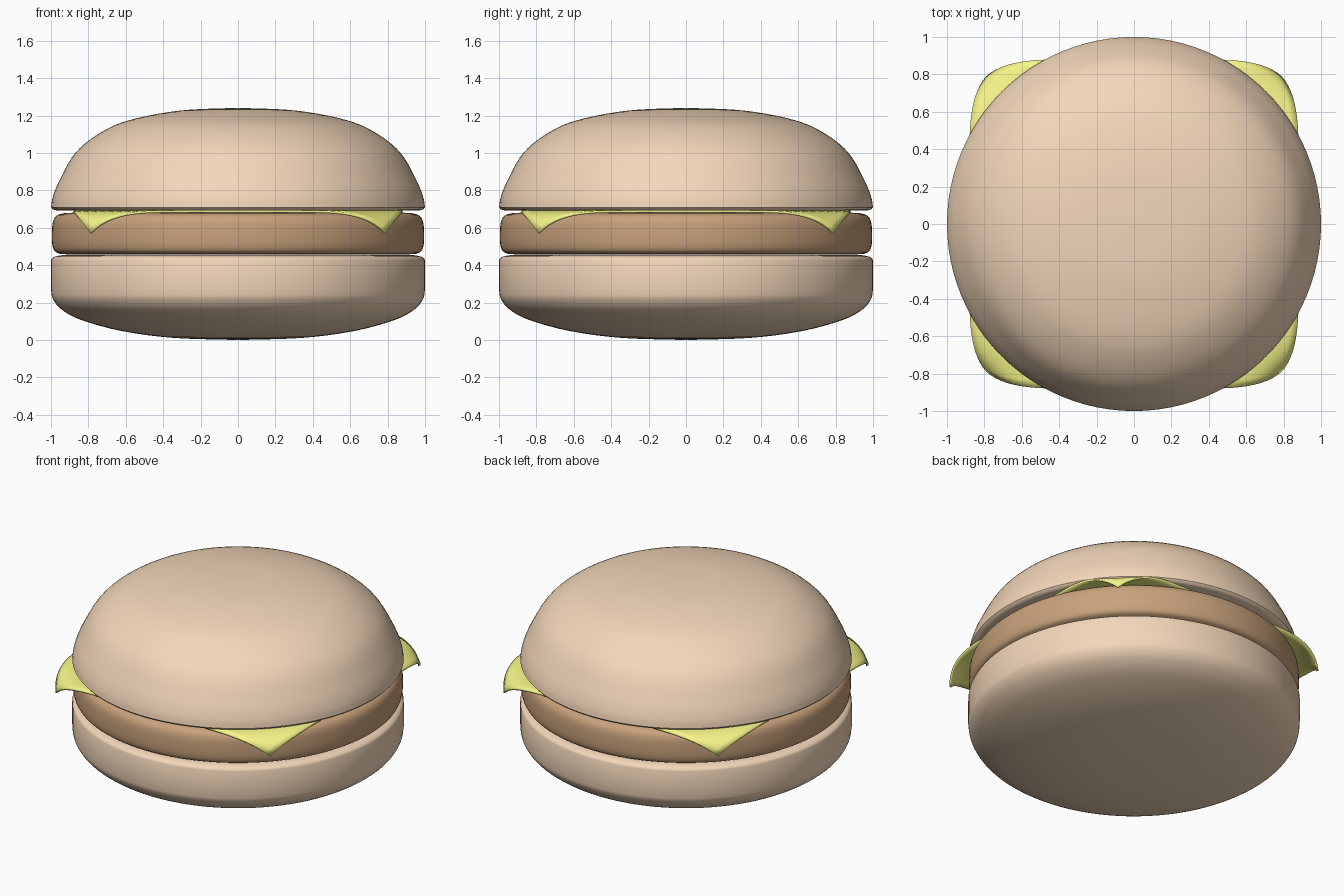
import bpy, bmesh, math
from mathutils import Vector

if "Cube" in bpy.data.objects:
    bpy.data.objects.remove(bpy.data.objects["Cube"])


def material(name, rgb):
    m = bpy.data.materials.new(name)
    m.diffuse_color = (*rgb, 1)
    m.use_nodes = True
    m.node_tree.nodes["Principled BSDF"].inputs["Base Color"].default_value = m.diffuse_color
    return m


def smooth_curve(pts, n=5):
    """Catmull-Rom curve through the given (radius, z) points."""
    p = [Vector(q) for q in pts]
    p = [2 * p[0] - p[1]] + p + [2 * p[-1] - p[-2]]
    out = []
    for a, b, c, d in zip(p, p[1:], p[2:], p[3:]):
        for i in range(n):
            t = i / n
            out.append(0.5 * (2 * b + (c - a) * t + (2 * a - 5 * b + 4 * c - d) * t * t
                              + (3 * b - a - 3 * c + d) * t ** 3))
    return out + [p[-2]]


def finish(name, bm, mat):
    bmesh.ops.recalc_face_normals(bm, faces=bm.faces)
    me = bpy.data.meshes.new(name)
    bm.to_mesh(me)
    bm.free()
    ob = bpy.data.objects.new(name, me)
    bpy.context.collection.objects.link(ob)
    me.materials.append(mat)
    bpy.context.view_layer.objects.active = ob
    ob.select_set(True)
    bpy.ops.object.shade_smooth_by_angle(angle=math.radians(40))
    ob.select_set(False)
    return ob


def lathe(name, pts, mat, steps=96):
    bm = bmesh.new()
    vs = [bm.verts.new((r, 0, z)) for r, z in pts]
    es = [bm.edges.new(e) for e in zip(vs, vs[1:])]
    bmesh.ops.spin(bm, geom=vs + es, cent=(0, 0, 0), axis=(0, 0, 1),
                   angle=2 * math.pi, steps=steps, use_merge=True)
    bmesh.ops.remove_doubles(bm, verts=bm.verts, dist=1e-4)
    return finish(name, bm, mat)


bread = material("bread", (0.90, 0.68, 0.49))
meat = material("meat", (0.58, 0.36, 0.20))
yellow = material("cheese", (0.93, 0.92, 0.25))

# bottom bun: rounded underside, straight wall, small rim on top
lathe("bottom_bun", smooth_curve([(0, 0), (0.35, 0.012), (0.63, 0.05), (0.845, 0.11),
                                  (0.945, 0.165), (0.99, 0.22), (1, 0.27)])
      + [(1, 0.425), (0.995, 0.437), (0.98, 0.446), (0.95, 0.453), (0.9, 0.456), (0, 0.456)], bread)

# patty: flat disc with a rounded edge
lathe("patty", [(0, 0.458), (0.9, 0.458)]
      + smooth_curve([(0.95, 0.46), (0.98, 0.475), (0.993, 0.51), (0.995, 0.57),
                      (0.99, 0.63), (0.97, 0.665), (0.93, 0.678), (0.88, 0.681)], 3)
      + [(0, 0.681)], meat)

# top bun: flat underside and a dome
lathe("top_bun", [(0, 0.693), (0.97, 0.693), (0.99, 0.698)]
      + smooth_curve([(1, 0.71), (0.99, 0.765), (0.955, 0.853), (0.87, 1.0), (0.74, 1.106),
                      (0.58, 1.176), (0.31, 1.227), (0, 1.242)]), bread)

# cheese slice: thin square sheet with its four corners drooping
bm = bmesh.new()
bmesh.ops.create_grid(bm, x_segments=40, y_segments=40, size=0.88)
start, corner = 0.88, 0.88 * math.sqrt(2)
for v in bm.verts:
    d = (abs(v.co.x) + abs(v.co.y)) / math.sqrt(2)
    t = max(0, (d - start) / (corner - start)) ** 2.7
    v.co.x -= math.copysign(0.09 * t, v.co.x)
    v.co.y -= math.copysign(0.09 * t, v.co.y)
    v.co.z = 0.694 - 0.122 * t
cheese = finish("cheese_slice", bm, yellow)
thick = cheese.modifiers.new("thickness", "SOLIDIFY")
thick.thickness = 0.013
thick.offset = -1
